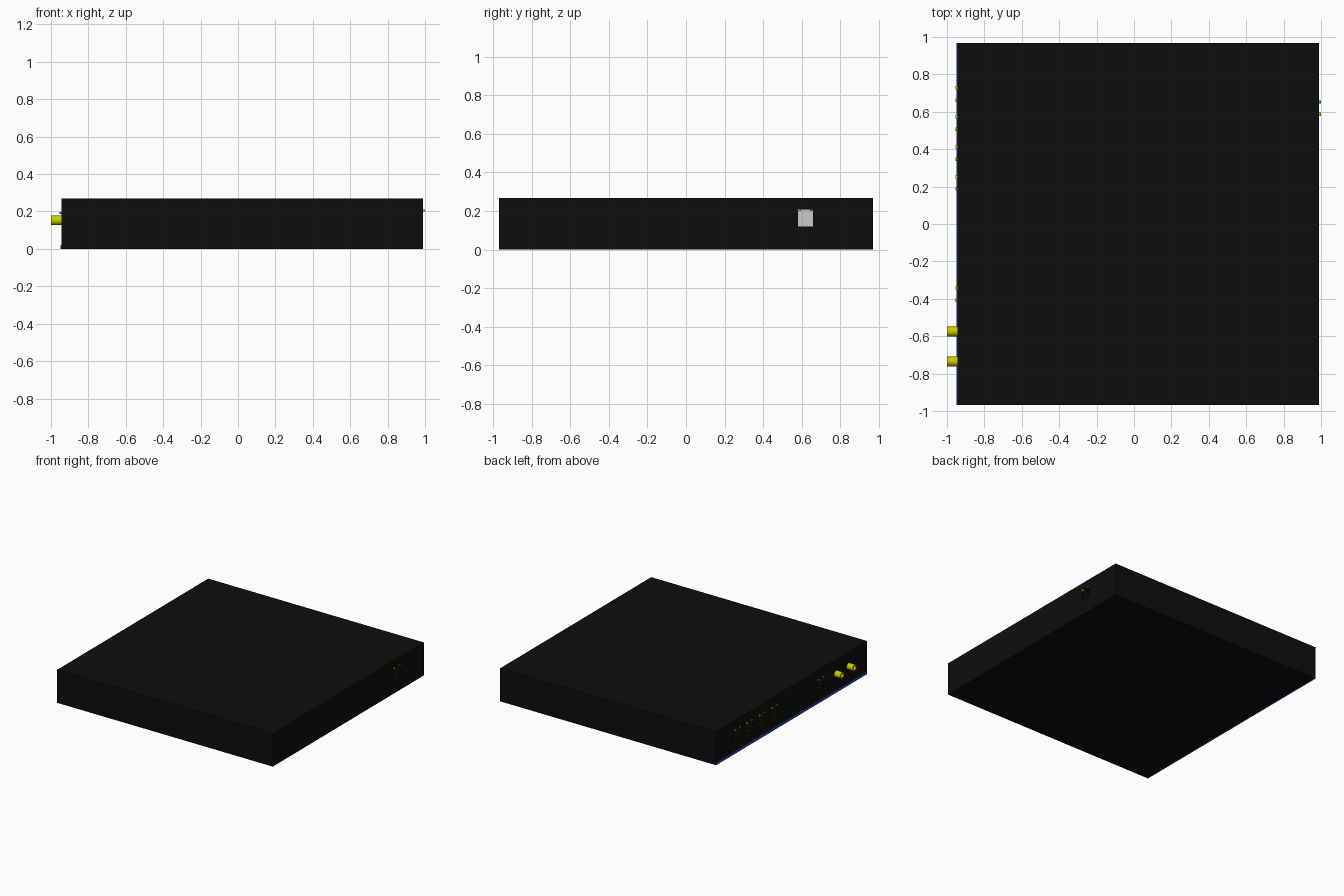
import bpy, bmesh, math

if "Cube" in bpy.data.objects:
    bpy.data.objects.remove(bpy.data.objects["Cube"])

def material(name, rgb):
    m = bpy.data.materials.new(name)
    m.diffuse_color = (*rgb, 1)
    m.use_nodes = True
    m.node_tree.nodes["Principled BSDF"].inputs["Base Color"].default_value = m.diffuse_color
    return m

BLACK = material("black", (0.004, 0.004, 0.004))
YELLOW = material("yellow", (0.62, 0.6, 0.0))
GREEN = material("green", (0.02, 0.4, 0.03))
BLUE = material("blue", (0.02, 0.07, 0.4))

def finish(bm, name, mat=None):
    bmesh.ops.recalc_face_normals(bm, faces=bm.faces)
    me = bpy.data.meshes.new(name)
    bm.to_mesh(me)
    bm.free()
    ob = bpy.data.objects.new(name, me)
    bpy.context.collection.objects.link(ob)
    if mat:
        me.materials.append(mat)
    return ob

def add_box(bm, x, y, z):
    """Add a box given (min, max) ranges."""
    vs = bmesh.ops.create_cube(bm, size=1)["verts"]
    for v in vs:
        v.co = [r[0] if c < 0 else r[1] for c, r in zip(v.co, (x, y, z))]

def box(name, x, y, z, mat=None):
    bm = bmesh.new()
    add_box(bm, x, y, z)
    return finish(bm, name, mat)

LEFT, RIGHT, HALF_Y, TOP = -0.945, 0.99, 0.968, 0.268
DEPTH = 0.12

# Sockets: wall x, outward direction, centre y, bottom z, top z
sockets = [(LEFT, -1, y, 0.105, 0.193) for y in (0.695, 0.54, 0.38, 0.22, -0.375)]
sockets.append((RIGHT, 1, 0.619, 0.12, 0.207))

# Housing with socket openings
body = box("housing", (LEFT, RIGHT), (-HALF_Y, HALF_Y), (0, TOP), BLACK)
cut = bmesh.new()
for x, d, y, z0, z1 in sockets:
    add_box(cut, sorted((x - d * DEPTH, x + d * 0.05)), (y - 0.039, y + 0.039), (z0, z1))
cutter = finish(cut, "socket_cutter", BLACK)
cutter.hide_render = True
mod = body.modifiers.new("sockets", "BOOLEAN")
mod.operation = "DIFFERENCE"
mod.solver = "EXACT"
mod.object = cutter
bpy.context.view_layer.objects.active = body
bpy.ops.object.modifier_apply(modifier=mod.name)
bpy.data.objects.remove(cutter)

# Grey socket backs and paired status lights
for i, (x, d, y, z0, z1) in enumerate(sockets):
    back = x - d * DEPTH
    box(f"socket_back_{i}", sorted((back, back + d * 0.004)),
        (y - 0.039, y + 0.039), (z0, z1))
    for side, mat, label in ((-d, YELLOW, "yellow"), (d, GREEN, "green")):
        c = y + side * 0.033
        box(f"{label}_light_{i}", sorted((x - d * 0.01, x + d * 0.009)),
            (c - 0.009, c + 0.009), (z1 - 0.007, z1 + 0.004), mat)

# Blue strip along the lower left edge
box("blue_strip", (LEFT - 0.003, LEFT + 0.01), (-HALF_Y, HALF_Y), (0, 0.022), BLUE)

# Brass antenna connectors
for i, y in enumerate((-0.575, -0.735)):
    n = 32
    bm = bmesh.new()
    profile = [(LEFT + 0.01, 0.026), (-1, 0.026), (-1, 0.017), (-0.975, 0.017)]
    rings = [[bm.verts.new((x, y + r * math.cos(2 * math.pi * k / n),
                            0.153 + r * math.sin(2 * math.pi * k / n)))
              for k in range(n)] for x, r in profile]
    for a, b in zip(rings, rings[1:]):
        for k in range(n):
            bm.faces.new((a[k], a[(k + 1) % n], b[(k + 1) % n], b[k]))
    bm.faces.new(rings[0])
    bm.faces.new(rings[-1])
    ob = finish(bm, f"antenna_connector_{i}", YELLOW)
    bpy.ops.object.select_all(action="DESELECT")
    ob.select_set(True)
    bpy.context.view_layer.objects.active = ob
    bpy.ops.object.shade_smooth_by_angle(angle=math.radians(40))
